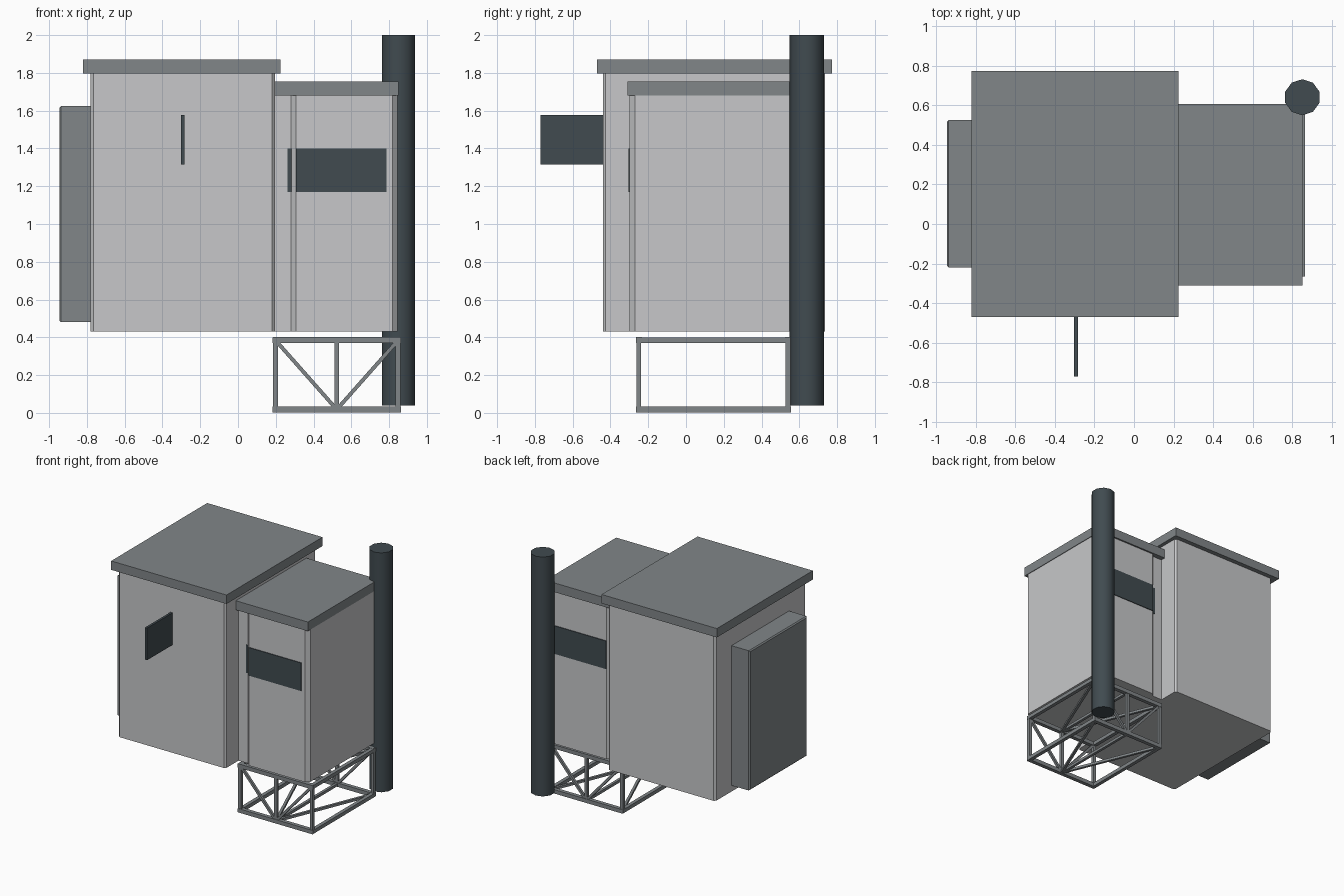
import bpy, bmesh, math
from mathutils import Vector

if "Cube" in bpy.data.objects:
    bpy.data.objects.remove(bpy.data.objects["Cube"])


def material(name, rgb):
    m = bpy.data.materials.new(name)
    m.diffuse_color = (*rgb, 1)
    m.use_nodes = True
    m.node_tree.nodes["Principled BSDF"].inputs["Base Color"].default_value = m.diffuse_color
    return m


WALL = material("light grey wall", (0.57, 0.575, 0.585))
TRIM = material("mid grey metal", (0.22, 0.24, 0.25))
DARK = material("dark slate", (0.052, 0.070, 0.080))


def finish(name, bm, mat):
    bmesh.ops.recalc_face_normals(bm, faces=bm.faces)
    me = bpy.data.meshes.new(name)
    bm.to_mesh(me)
    bm.free()
    me.materials.append(mat)
    ob = bpy.data.objects.new(name, me)
    bpy.context.collection.objects.link(ob)
    return ob


def add_box(bm, x, y, z):
    r = bmesh.ops.create_cube(bm, size=1)
    for v in r["verts"]:
        for i, (a, b) in enumerate((x, y, z)):
            v.co[i] = a if v.co[i] < 0 else b


def box(name, x, y, z, mat, chamfer=0, pick=None):
    """Box from ranges; edges chosen by pick are chamfered."""
    bm = bmesh.new()
    add_box(bm, x, y, z)
    if chamfer:
        edges = [e for e in bm.edges if pick(e)]
        bmesh.ops.bevel(bm, geom=edges, offset=chamfer, segments=1, affect='EDGES')
    return finish(name, bm, mat)


def upright(e):
    return abs(e.verts[0].co.z - e.verts[1].co.z) > 0.1


# Main housing with overhanging roof
box("main_housing", (-0.78, 0.195), (-0.44, 0.735), (0.43, 1.797), WALL, 0.015, upright)
box("main_roof", (-0.82, 0.225), (-0.47, 0.772), (1.797, 1.87), TRIM)

# Side cabinet, its link to the main housing, and its roof
box("cabinet", (0.28, 0.845), (-0.299, 0.592), (0.43, 1.68), WALL, 0.028, upright)
box("cabinet_link", (0.15, 0.40), (-0.272, 0.565), (0.43, 1.68), WALL)
box("cabinet_roof", (0.197, 0.85), (-0.31, 0.605), (1.68, 1.755), TRIM)

# Dark louvre plates on the cabinet front, back and inner side
for name, y in (("front_louvre", (-0.305, -0.297)), ("back_louvre", (0.59, 0.598))):
    box(name, (0.308, 0.785), y, (1.17, 1.40), DARK)
box("side_louvre", (0.263, 0.285), (-0.275, 0.568), (1.17, 1.40), DARK)

# Panel on the left wall, chamfered round its outer face
box("left_panel", (-0.945, -0.775), (-0.22, 0.525), (0.48, 1.625), TRIM, 0.009,
    lambda e: all(v.co.x < -0.9 for v in e.verts))

# Sign board standing out from the front wall
box("sign_board", (-0.303, -0.284), (-0.77, -0.43), (1.315, 1.578), DARK)

# Exhaust stack
bpy.ops.mesh.primitive_cylinder_add(vertices=10, radius=0.091, depth=1.96,
                                    location=(0.85, 0.64, 1.02))
stack = bpy.context.object
stack.name = stack.data.name = "exhaust_stack"
stack.data.materials.append(DARK)
bpy.ops.object.shade_smooth_by_angle(angle=math.radians(40))


# Open truss under the cabinet
def add_bar(bm, a, b, w):
    a, b = Vector(a), Vector(b)
    d = b - a
    rot = d.to_track_quat('Z', 'Y')
    r = bmesh.ops.create_cube(bm, size=1)
    for v in r["verts"]:
        v.co = rot @ Vector((v.co.x * w, v.co.y * w, v.co.z * d.length)) + (a + b) / 2


X0, XM, X1 = 0.198, 0.523, 0.848
Y0, Y1 = -0.25, 0.54
Z0, Z1 = 0.018, 0.385
bm = bmesh.new()
for x in (X0, X1):
    for z in (Z0, Z1):
        add_box(bm, (x - .015, x + .015), (Y0 - .015, Y1 + .015), (z - .015, z + .015))
    for y in (Y0, Y1):
        add_bar(bm, (x, y, Z0), (x, y, Z1), 0.026)
for y in (Y0, Y1):
    for z in (Z0, Z1):
        add_box(bm, (X0 - .013, X1 + .013), (y - .016, y + .016), (z - .016, z + .016))
finish("truss_frame", bm, TRIM)

bm = bmesh.new()
for y in (Y0, Y1):
    add_bar(bm, (XM, y, Z0), (XM, y, Z1), 0.024)
    for x in (X0, X1):
        add_bar(bm, (x, y, Z1), (XM, y, Z0), 0.02)
for z in (Z0, Z1):
    add_bar(bm, (XM, Y0, z), (XM, Y1, z), 0.022)
    for x in (X0, X1):
        add_bar(bm, (XM, Y0, z), (x, Y1, z), 0.02)
finish("truss_braces", bm, TRIM)
